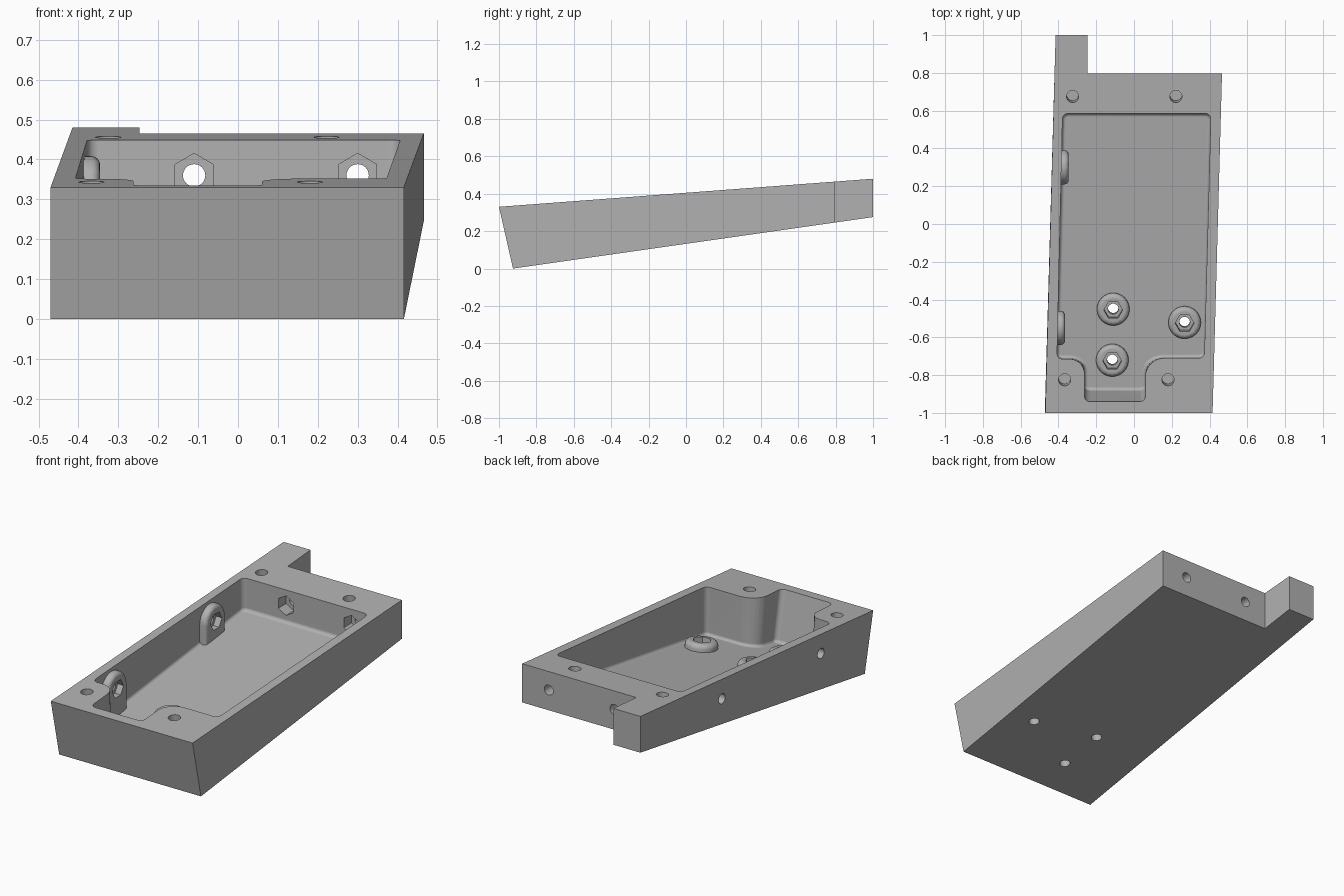
import bpy, bmesh, math
from mathutils import Vector, Matrix

cube = bpy.data.objects.get("Cube")
if cube:
    bpy.data.objects.remove(cube, do_unlink=True)

grey = bpy.data.materials.new("plain_grey")
grey.use_nodes = True
colour = (0.44, 0.44, 0.44, 1)
grey.diffuse_color = colour
grey.node_tree.nodes["Principled BSDF"].inputs["Base Color"].default_value = colour

SLOPE = 0.275 / 1.925          # pitch of the underside
FLOOR = 0.05                   # floor thickness
TILT = math.atan(SLOPE)


def bottom(y):
    return SLOPE * (y + 0.925)


def top(y):
    return 0.405 + 0.075 * y


def make(name, bm):
    bmesh.ops.recalc_face_normals(bm, faces=bm.faces)
    me = bpy.data.meshes.new(name)
    bm.to_mesh(me)
    bm.free()
    me.materials.append(grey)
    ob = bpy.data.objects.new(name, me)
    bpy.context.collection.objects.link(ob)
    return ob


def loft(lower, upper, round_base=0):
    """Solid between two matching outlines, optionally with a rounded lower rim."""
    bm = bmesh.new()
    lo = [bm.verts.new(p) for p in lower]
    hi = [bm.verts.new(p) for p in upper]
    base = bm.faces.new(lo)
    bm.faces.new(hi)
    n = len(lo)
    for i in range(n):
        j = (i + 1) % n
        bm.faces.new((lo[i], lo[j], hi[j], hi[i]))
    bmesh.ops.recalc_face_normals(bm, faces=bm.faces)
    if round_base:
        bmesh.ops.bevel(bm, geom=list(base.edges), offset=round_base,
                        segments=4, profile=0.5, affect='EDGES')
    bmesh.ops.triangulate(bm, faces=[f for f in bm.faces if len(f.verts) == 4])
    return bm


def rounded(corners, steps=7):
    """Outline with a fillet radius on each (x, y, r) corner."""
    out = []
    for i, (x, y, r) in enumerate(corners):
        p = Vector((x, y))
        a = (Vector(corners[i - 1][:2]) - p).normalized()
        b = (Vector(corners[(i + 1) % len(corners)][:2]) - p).normalized()
        half = a.angle(b) / 2
        centre = p + (a + b).normalized() * r / math.sin(half)
        start = (p + a * r / math.tan(half) - centre).normalized()
        end = (p + b * r / math.tan(half) - centre).normalized()
        out += [centre + start.slerp(end, k / steps) * r for k in range(steps + 1)]
    return out


def prism(name, centre, turn, r, z0, z1, sides, spin):
    bm = bmesh.new()
    m = (Matrix.Translation(centre) @ turn
         @ Matrix.Translation((0, 0, (z0 + z1) / 2)) @ Matrix.Rotation(spin, 4, 'Z'))
    bmesh.ops.create_cone(bm, cap_ends=True, segments=sides, radius1=r,
                          radius2=r, depth=z1 - z0, matrix=m)
    return make(name, bm)


def combine(target, tool, operation):
    mod = target.modifiers.new("shape", 'BOOLEAN')
    mod.operation, mod.object, mod.solver = operation, tool, 'EXACT'
    bpy.context.view_layer.update()
    dg = bpy.context.evaluated_depsgraph_get()
    me = bpy.data.meshes.new_from_object(target.evaluated_get(dg))
    target.modifiers.clear()
    target.data = me
    bpy.data.objects.remove(tool, do_unlink=True)


# Tapered, skewed block with a tab at the back
plan = [(-0.47, -1), (0.416, -1), (0.466, 0.797), (-0.247, 0.797),
        (-0.247, 1), (-0.415, 1)]
low = [(x, max(y, -0.925)) for x, y in plan]
housing = make("housing", loft([(x, y, bottom(y)) for x, y in low],
                               [(x, y, top(y)) for x, y in plan]))

# Pocket with a narrow front bay whose end wall leans like the front face
outline = rounded([(-0.378, 0.585, 0.03), (-0.408, -0.715, 0.03),
                   (-0.262, -0.715, 0.08), (-0.262, -0.945, 0.03),
                   (0.06, -0.945, 0.03), (0.06, -0.71, 0.10),
                   (0.372, -0.71, 0.03), (0.407, 0.585, 0.03)])


def lean(y):
    return y + 0.065 * max(0, min(1, (-0.70 - y) / 0.245))


pocket = make("pocket_cutter", loft(
    [(p.x, lean(p.y), bottom(lean(p.y)) + FLOOR) for p in outline],
    [(p.x, p.y, top(p.y) + 0.02) for p in outline], 0.018))
combine(housing, pocket, 'DIFFERENCE')

floor_turn = Matrix.Rotation(TILT, 4, 'X')
wall_turn = Matrix.Rotation(math.pi / 2, 4, 'Y')
back_turn = Matrix.Rotation(-math.pi / 2, 4, 'X')
cuts = []

# Round nut bosses on the floor
for x, y in [(-0.11, -0.45), (-0.115, -0.72), (0.268, -0.52)]:
    c = Vector((x, y, bottom(y) + FLOOR))
    ring = [(0.086 * math.cos(a), 0.086 * math.sin(a))
            for a in (math.tau * k / 40 for k in range(40))]
    bm = loft([(u, v, 0.04) for u, v in ring], [(u, v, -0.02) for u, v in ring], 0.025)
    bm.transform(Matrix.Translation(c) @ floor_turn)
    combine(housing, make("floor_boss", bm), 'UNION')
    cuts.append((c, floor_turn, 0.05, -0.005, 0.08, 6, math.pi / 2))
    cuts.append((c, floor_turn, 0.028, -0.1, 0.08, 32, 0))

# Arched nut bosses on the side wall
for y, z in [(0.30, 0.318), (-0.55, 0.255)]:
    wall = -0.39 + 0.023 * (y + 0.06)
    foot = bottom(y) + 0.03 - z
    arch = [(0.09 * math.cos(a), 0.09 * math.sin(a))
            for a in (math.pi * k / 20 for k in range(21))]
    arch += [(-0.09, foot), (0.09, foot)]
    bm = loft([(wall + 0.036, y + u, z + v) for u, v in arch],
              [(wall - 0.02, y + u, z + v) for u, v in arch], 0.022)
    combine(housing, make("wall_boss", bm), 'UNION')
    c = Vector((wall, y, z))
    cuts.append((c, wall_turn, 0.05, 0, 0.08, 6, 0))
    cuts.append((c, wall_turn, 0.028, -0.15, 0.08, 32, 0))

# Nut recesses and through holes in the back wall
for x in (-0.11, 0.30):
    c = Vector((x, 0.585, 0.36))
    cuts.append((c, back_turn, 0.055, -0.04, 0.07, 6, 0))
    cuts.append((c, back_turn, 0.028, -0.04, 0.3, 32, 0))

# Blind screw holes in the rim
rim_turn = Matrix.Rotation(math.atan(0.075), 4, 'X')
for x, y in [(-0.325, 0.675), (0.222, 0.675), (-0.367, -0.825), (0.18, -0.825)]:
    cuts.append((Vector((x, y, top(y))), rim_turn, 0.032, -0.14, 0.05, 32, 0))

for cut in cuts:
    combine(housing, prism("hole_cutter", *cut), 'DIFFERENCE')

# Smooth fillets, crisp edges
housing.data.materials.clear()
housing.data.materials.append(grey)
for p in housing.data.polygons:
    p.material_index = 0
bpy.ops.object.select_all(action='DESELECT')
housing.select_set(True)
bpy.context.view_layer.objects.active = housing
bpy.ops.object.shade_smooth_by_angle(angle=math.radians(30))
weighted = housing.modifiers.new("even_shading", 'WEIGHTED_NORMAL')
weighted.keep_sharp = True
